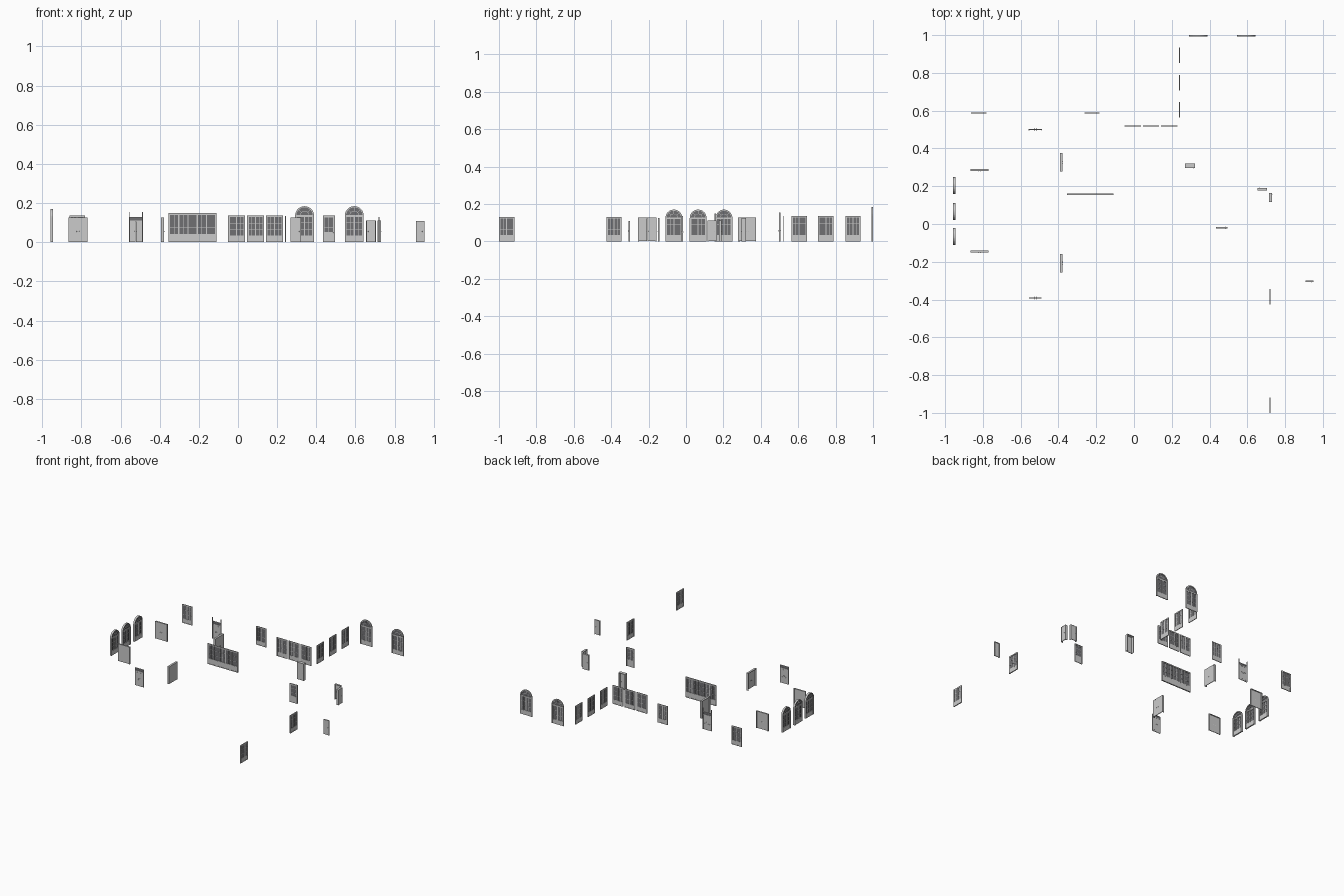
import bpy, bmesh
from math import pi, cos, sin
from mathutils import Matrix, Vector

if "Cube" in bpy.data.objects:
    bpy.data.objects.remove(bpy.data.objects["Cube"])

glass = bpy.data.materials.new("dark_glass")
glass.diffuse_color = (0.16, 0.16, 0.17, 1)
glass.use_nodes = True
glass.node_tree.nodes["Principled BSDF"].inputs["Base Color"].default_value = glass.diffuse_color
frame = bpy.data.materials.new("frame_grey")
frame.diffuse_color = (0.6, 0.6, 0.6, 1)
frame.use_nodes = True
frame.node_tree.nodes["Principled BSDF"].inputs["Base Color"].default_value = frame.diffuse_color


class Part:
    """Mesh in wall coordinates: x along the wall, y through it, z up."""

    def __init__(self, name):
        self.name, self.bm = name, bmesh.new()

    def box(self, x0, x1, y0, y1, z0, z1, mat=0):
        m = Matrix.Translation(((x0 + x1) / 2, (y0 + y1) / 2, (z0 + z1) / 2)) @ \
            Matrix.Diagonal((x1 - x0, y1 - y0, z1 - z0, 1))
        vs = bmesh.ops.create_cube(self.bm, size=1, matrix=m)["verts"]
        for f in {f for v in vs for f in v.link_faces}:
            f.material_index = mat

    def knob(self, x, y, z, r=0.0025):
        bmesh.ops.create_icosphere(self.bm, subdivisions=1, radius=r,
                                   matrix=Matrix.Translation((x, y, z)))

    def prism(self, pts, d, mat=0):
        f = self.bm.faces.new([self.bm.verts.new((x, -d / 2, z)) for x, z in pts])
        f.material_index = mat
        ext = bmesh.ops.extrude_face_region(self.bm, geom=[f])["geom"]
        bmesh.ops.translate(self.bm, vec=(0, d, 0),
                            verts=[v for v in ext if isinstance(v, bmesh.types.BMVert)])
        for g in {g for v in ext if isinstance(v, bmesh.types.BMVert) for g in v.link_faces}:
            g.material_index = mat

    def place(self, x, y, along_y=False, flip=False):
        bmesh.ops.recalc_face_normals(self.bm, faces=self.bm.faces)
        me = bpy.data.meshes.new(self.name)
        self.bm.to_mesh(me)
        self.bm.free()
        me.materials.append(frame)
        me.materials.append(glass)
        ob = bpy.data.objects.new(self.name, me)
        ob.location = (x, y, 0)
        ob.rotation_euler.z = (pi / 2 if along_y else 0) + (pi if flip else 0)
        bpy.context.collection.objects.link(ob)


def surround(p, w, h, d, t, sill=True):
    # two jambs, a head and an optional sill
    for s in (-1, 1):
        a, b = sorted((s * w / 2, s * (w / 2 - t)))
        p.box(a, b, -d / 2, d / 2, 0, h)
    p.box(-w / 2 + t, w / 2 - t, -d / 2, d / 2, h - t, h)
    if sill:
        p.box(-w / 2 + t, w / 2 - t, -d / 2, d / 2, 0, t)


def sashes(p, w, z0, z1, d, n, t=0.003, rows=3):
    # n glazed sashes, each with one upright and cross bars
    sw = w / n
    p.box(-w / 2, w / 2, -0.0005, 0.0005, z0, z1, 1)
    for i in range(n):
        a = -w / 2 + i * sw
        for u in (a, a + sw - t):
            p.box(u, u + t, -d / 2, d / 2, z0, z1)
        for z in (z0, z1 - t):
            p.box(a + t, a + sw - t, -d / 2, d / 2, z, z + t)
        c = a + sw / 2
        p.box(c - 0.0008, c + 0.0008, -d / 4, d / 4, z0 + t, z1 - t)
        for k in range(1, rows):
            z = z0 + (z1 - z0) * k / rows
            p.box(a + t, a + sw - t, -d / 4, d / 4, z - 0.0008, z + 0.0008)


def window(name, w, h, x, y, along_y=False, d=0.005, n=2, base=0.03):
    p = Part(name)
    t = 0.005
    surround(p, w, h, d, t)
    p.box(-w / 2 + t, w / 2 - t, -d * .35, d * .35, t, base)
    sashes(p, w - 2 * t, base, h - t, d * .8, n)
    p.place(x, y, along_y)


def arched_window(name, w, h, d, x, y, along_y=False):
    p = Part(name)
    r, t, seg, base = w / 2, 0.006, 16, 0.03
    zs = h - r

    def arc(rad):
        return [(rad * cos(pi * i / seg), zs + rad * sin(pi * i / seg)) for i in range(seg + 1)]
    # continuous arched surround, open at the foot
    p.prism([(r, 0)] + arc(r) + [(-r, 0), (-r + t, 0)] + arc(r - t)[::-1] + [(r - t, 0)], d)
    p.prism(arc(r - t), 0.001, 1)
    p.box(-r + t, r - t, -d / 3, d / 3, 0, base)
    p.box(-r + t, r - t, -d / 2.5, d / 2.5, zs - 0.003, zs + 0.003)
    sashes(p, w - 2 * t, base, zs - 0.003, d * .6, 2)
    # fanlight: inner half ring and spokes
    ri = r * 0.5
    p.prism(arc(ri) + arc(ri - 0.002)[::-1], d * .4)
    for k in range(1, 4):
        a = pi * k / 4
        u, n = Vector((cos(a), sin(a))), Vector((-sin(a), cos(a))) * 0.0008
        q = [u * ri + n, u * ri - n, u * (r - t) - n, u * (r - t) + n]
        p.prism([(v.x, v.y + zs) for v in q], d * .4)
    p.place(x, y, along_y)


def flat_door(name, w, h, d, x, y, along_y=False, leaves=1, flip=False):
    # plain leaves almost flush within a deep surround
    p = Part(name)
    t = 0.004
    surround(p, w, h, d, t, sill=False)
    lw = (w - 2 * t) / leaves
    for i in range(leaves):
        a = -w / 2 + t + i * lw
        p.box(a + 0.0004, a + lw - 0.0004, -d * .46, -d * .46 + 0.004, 0.001, h - t)
        kx = a + lw - 0.006 if i == 0 else a + 0.006
        for ky in (-d * .46 - 0.001, -d * .46 + 0.005):
            p.knob(kx, ky, 0.055, 0.002)
    p.place(x, y, along_y, flip)


def panelled_door(name, w, h, x, y, posts=None):
    # pair of leaves with raised panels and a narrow top light
    p = Part(name)
    d, t = 0.006, 0.003
    surround(p, w, h, d, t, sill=False)
    p.box(-w / 2 + t, w / 2 - t, -d / 2, d / 2, h - 0.022, h - 0.018)
    p.box(-w / 2 + t, w / 2 - t, -0.001, 0.001, h - 0.018, h - t, 1)
    for s in (-1, 1):
        a, b = sorted((s * 0.0004, s * (w / 2 - t)))
        p.box(a, b, -0.002, 0.002, 0, h - 0.022)
        for z0, z1 in ((0.01, 0.045), (0.062, h - 0.03)):
            p.box(a + 0.007, b - 0.007, -0.003, 0.003, z0, z1)
        p.knob(s * 0.004, -0.005, 0.056)
        p.knob(s * 0.004, 0.005, 0.056)
        if posts:
            u = s * (w / 2 + 0.0005)
            p.box(u - 0.0015, u + 0.0015, -0.004, 0.004, 0, posts)
    p.place(x, y)


def glazed_door(name, w, h, x, y):
    p = Part(name)
    surround(p, w, h, 0.008, 0.004, sill=False)
    p.box(-w / 2 + .004, w / 2 - .004, -.002, .002, 0, 0.045)
    sashes(p, w - .008, 0.045, h - .004, 0.004, 1, t=0.006)
    for ky in (-0.005, 0.005):
        p.knob(w / 2 - 0.009, ky, 0.05)
    p.place(x, y)


# arched windows, rear and left walls
for x in (0.34, 0.594):
    arched_window("rear_arched_window", 0.096, 0.184, 0.008, x, 0.996)
for y in (0.203, 0.065, -0.065):
    arched_window("left_arched_window", 0.09, 0.17, 0.014, -0.951, y, True)

# plain windows
for y in (0.893, 0.748, 0.605):
    window("courtyard_side_window", 0.082, 0.135, 0.242, y, True)
for x in (-0.007, 0.09, 0.186):
    window("courtyard_window", 0.086, 0.136, x, 0.52)
for x in (-0.822, -0.222):
    window("rear_window", 0.08, 0.136, x, 0.587)
for y in (-0.385, -0.959):
    window("right_window", 0.082, 0.13, 0.72, y, True, d=0.007)
window("wide_window", 0.246, 0.148, -0.232, 0.157, d=0.009, n=5, base=0.04)

# double doors of the left wing
for y in (-0.146, 0.285):
    flat_door("flat_double_door", 0.096, 0.126, 0.01, -0.818, y, leaves=2)
for y in (-0.207, 0.327):
    flat_door("side_double_door", 0.097, 0.127, 0.015, -0.385, y, True, leaves=2)
panelled_door("front_panelled_door", 0.067, 0.128, -0.522, -0.392)
panelled_door("rear_panelled_door", 0.067, 0.128, -0.522, 0.5, posts=0.155)

# single doors
glazed_door("glazed_door", 0.062, 0.136, 0.464, -0.02)
flat_door("deep_single_door", 0.054, 0.125, 0.024, 0.296, 0.308)
flat_door("small_door", 0.05, 0.112, 0.014, 0.68, 0.184, flip=True)
flat_door("small_side_door", 0.048, 0.112, 0.017, 0.722, 0.14, True)
flat_door("corner_door", 0.043, 0.108, 0.008, 0.93, -0.304)
